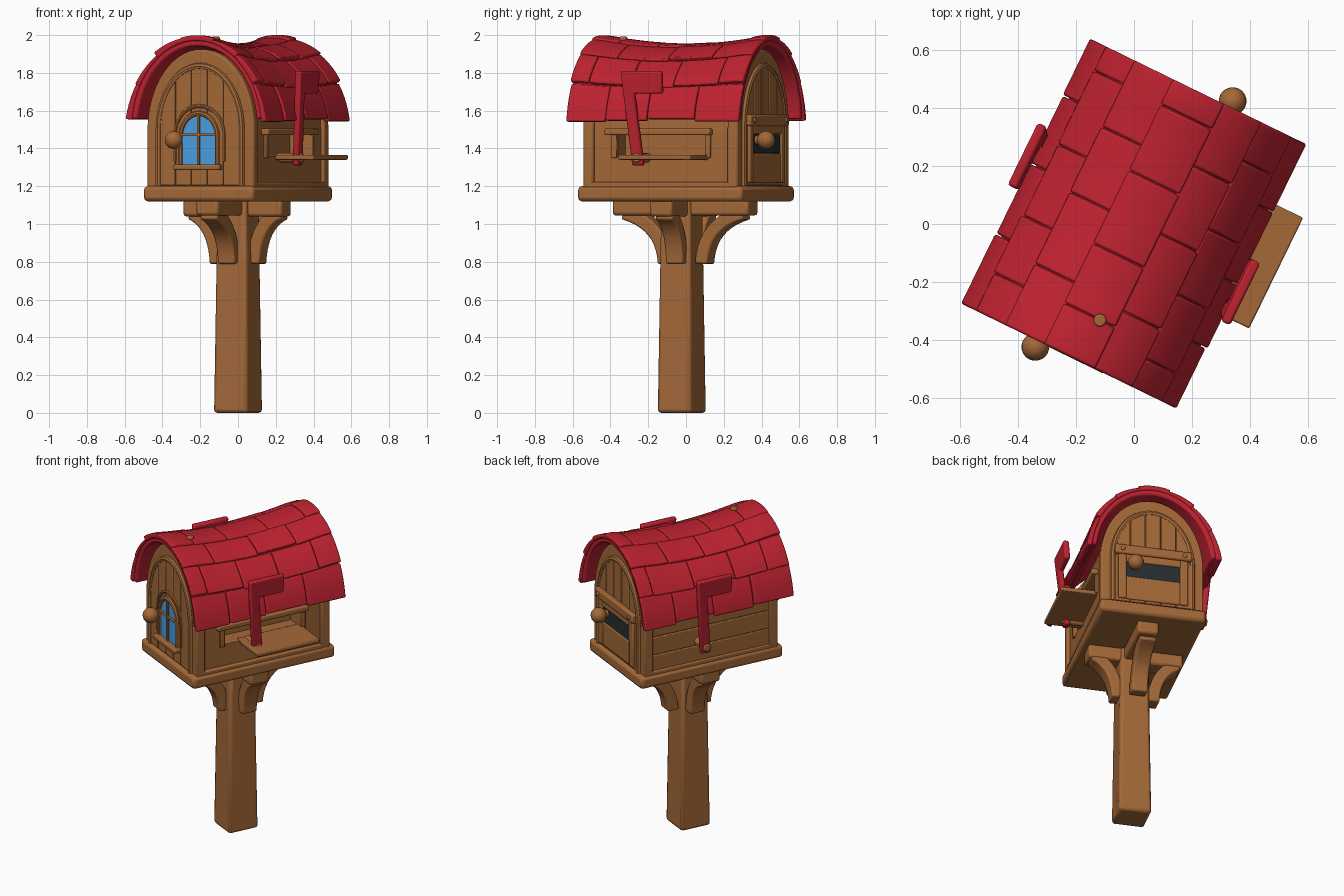
import bpy, bmesh, math, random
from mathutils import Matrix, Vector

random.seed(4)
cube = bpy.data.objects.get("Cube")
if cube:
    bpy.data.objects.remove(cube)

TURN = Matrix.Rotation(math.radians(-26), 4, "Z")
parts = []


def material(name, rgb):
    m = bpy.data.materials.new(name)
    m.use_nodes = True
    m.diffuse_color = (*rgb, 1)
    bsdf = next(n for n in m.node_tree.nodes if n.type == "BSDF_PRINCIPLED")
    bsdf.inputs["Base Color"].default_value = (*rgb, 1)
    return m


WOOD = material("warm wood", (0.37, 0.14, 0.04))
RED = material("roof red", (0.52, 0.016, 0.03))
BLUE = material("window blue", (0.07, 0.35, 0.76))
DARK = material("dark opening", (0.02, 0.028, 0.034))


def finish(name, bm, mat, bevel=0.0):
    bmesh.ops.recalc_face_normals(bm, faces=bm.faces)
    mesh = bpy.data.meshes.new(name)
    bm.to_mesh(mesh)
    bm.free()
    mesh.materials.append(mat)
    ob = bpy.data.objects.new(name, mesh)
    bpy.context.collection.objects.link(ob)
    ob.matrix_world = TURN
    if bevel:
        mod = ob.modifiers.new("soft_edges", "BEVEL")
        mod.width, mod.segments = bevel, 2
        mod.limit_method, mod.angle_limit = "ANGLE", math.radians(40)
    parts.append(ob)
    return ob


def box(name, x, y, z, mat=WOOD, bevel=0.008, top=1.0):
    """Box from three (low, high) ranges; top scales the upper face."""
    bm = bmesh.new()
    bmesh.ops.create_cube(bm, size=1)
    mid = [(a + b) / 2 for a, b in (x, y, z)]
    size = [b - a for a, b in (x, y, z)]
    for v in bm.verts:
        k = top if v.co.z > 0 else 1
        v.co = (mid[0] + v.co.x * size[0] * k, mid[1] + v.co.y * size[1] * k, mid[2] + v.co.z * size[2])
    return finish(name, bm, mat, bevel)


def prism(name, pts, d0, d1, axis="y", mat=WOOD, bevel=0.006, lean=0.0, flip=1):
    """Extrude an outline of (u, z) points along x or y."""
    bm = bmesh.new()
    rings = []
    for d in (d0, d1):
        ring = []
        for u, z in pts:
            x, y = (u, d) if axis == "y" else (d + lean * (z - 1.35), u)
            ring.append(bm.verts.new((x * flip, y * flip, z)))
        rings.append(ring)
        bm.faces.new(ring)
    n = len(pts)
    for i in range(n):
        j = (i + 1) % n
        bm.faces.new((rings[0][i], rings[0][j], rings[1][j], rings[1][i]))
    return finish(name, bm, mat, bevel)


def arch(hw, z0, spring, top, n=20):
    curve = [(hw * math.cos(math.pi * i / n), spring + (top - spring) * math.sin(math.pi * i / n))
             for i in range(n + 1)]
    return [(hw, z0)] + curve + [(-hw, z0)]


def moulding(name, pts, y, radius):
    """Round trim that follows an outline on an end wall."""
    cu = bpy.data.curves.new(name, "CURVE")
    cu.dimensions, cu.bevel_depth, cu.bevel_resolution = "3D", radius, 2
    cu.use_fill_caps = True
    sp = cu.splines.new("POLY")
    sp.points.add(len(pts) - 1)
    for p, (x, z) in zip(sp.points, pts):
        p.co = (x, y, z, 1)
    cu.materials.append(WOOD)
    ob = bpy.data.objects.new(name, cu)
    bpy.context.collection.objects.link(ob)
    ob.matrix_world = TURN
    bpy.ops.object.select_all(action="DESELECT")
    ob.select_set(True)
    bpy.context.view_layer.objects.active = ob
    bpy.ops.object.convert(target="MESH")
    parts.append(bpy.context.view_layer.objects.active)


def peg(name, center, r, length, axis, mat=WOOD):
    bm = bmesh.new()
    rot = {"x": Matrix.Rotation(math.pi / 2, 4, "Y"), "y": Matrix.Rotation(math.pi / 2, 4, "X"),
           "z": Matrix()}[axis]
    bmesh.ops.create_cone(bm, cap_ends=True, segments=16, radius1=r, radius2=r, depth=length,
                          matrix=Matrix.Translation(center) @ rot)
    return finish(name, bm, mat, 0.006)


# Post, cross beams and curved braces
box("post", (-0.09, 0.11), (-0.12, 0.08), (0, 1.13), bevel=0.018, top=0.86)
box("beam_across", (-0.29, 0.29), (-0.075, 0.055), (1.04, 1.13), bevel=0.015)
box("beam_along", (-0.055, 0.075), (-0.4, 0.4), (1.045, 1.13), bevel=0.015)
for axis, reach in (("x", 0.26), ("y", 0.35)):
    a, b, c = Vector((0.11, 0.79)), Vector((0.12, 1.0)), Vector((reach, 1.06))
    left, right = [], []
    for i in range(11):
        t = i / 10
        p = a * (1 - t) ** 2 + b * 2 * t * (1 - t) + c * t * t
        d = ((b - a) * (1 - t) + (c - b) * t).normalized() * 0.036
        left.append((p.x - d.y, p.y + d.x))
        right.append((p.x + d.y, p.y - d.x))
    for s in (1, -1):
        prism("brace_" + axis, left + right[::-1], -0.05, 0.05, "y" if axis == "x" else "x",
              bevel=0.01, lean=0, flip=s)

# House body, floor and side opening
box("floor_slab", (-0.325, 0.325), (-0.485, 0.485), (1.12, 1.2), bevel=0.02)
body = prism("body", arch(0.295, 1.19, 1.5, 1.89), -0.43, 0.43, bevel=0)
cutter = box("side_cutter", (0.18, 0.4), (-0.27, 0.26), (1.36, 1.47), bevel=0)
parts.remove(cutter)
cutter.hide_render = True
cutter.display_type = "WIRE"
cut = body.modifiers.new("side_opening", "BOOLEAN")
cut.operation, cut.object, cut.solver = "DIFFERENCE", cutter, "EXACT"
box("opening_rail", (0.28, 0.335), (-0.32, 0.3), (1.47, 1.505))
for y in (-0.29, 0.26):
    box("opening_stile", (0.28, 0.31), (y, y + 0.03), (1.35, 1.475), bevel=0.005)
box("letter_shelf", (0.26, 0.515), (-0.15, 0.275), (1.34, 1.366), bevel=0.006)
for i in range(3):
    box("left_board", (-0.307, -0.28), (-0.4, 0.4), (1.205 + i * 0.118, 1.319 + i * 0.118), bevel=0.005)
for s in (-1, 1):
    x = sorted((s * 0.28, s * 0.315))
    box("side_skirting", x, (-0.42, 0.42), (1.19, 1.222))

# End walls with arched plank doors
for s in (-1, 1):
    end = "front" if s < 0 else "back"
    prism(end + "_wall", arch(0.315, 1.19, 1.5, 1.925, 32), s * 0.395, s * 0.455, bevel=0.01)
    moulding(end + "_door_trim", arch(0.243, 1.2, 1.5, 1.835, 32), s * 0.457, 0.018)
    step = 0.094
    for i in range(5):
        x0 = -0.235 + i * step
        x1 = x0 + step - 0.003
        pts = [(x0, 1.205), (x1, 1.205)]
        for k in range(5):
            u = x1 + (x0 - x1) * k / 4
            pts.append((u, 1.5 + 0.325 * math.sqrt(max(0, 1 - (u / 0.24) ** 2))))
        prism(end + "_door_plank", pts, s * 0.44, s * 0.468, bevel=0.004)
    peg(end + "_knob_stem", (s * 0.12, s * 0.49, 1.445), 0.024, 0.08, "y")
    bm = bmesh.new()
    bmesh.ops.create_uvsphere(bm, u_segments=20, v_segments=12, radius=0.048,
                              matrix=Matrix.Translation((s * 0.12, s * 0.53, 1.445)))
    finish(end + "_knob", bm, WOOD)

# Front window with bars, trim and sill
prism("window_glass", arch(0.105, 1.315, 1.46, 1.58), -0.468, -0.474, mat=BLUE, bevel=0)
moulding("window_trim", arch(0.108, 1.31, 1.46, 1.585), -0.472, 0.014)
moulding("window_hood", arch(0.145, 1.33, 1.47, 1.625), -0.467, 0.01)
box("window_bar_upright", (-0.007, 0.007), (-0.484, -0.466), (1.31, 1.58), bevel=0.003)
box("window_bar_level", (-0.105, 0.105), (-0.484, -0.466), (1.465, 1.48), bevel=0.003)
box("window_sill", (-0.135, 0.135), (-0.51, -0.45), (1.285, 1.315))

# Back door crossbar, letter slot and lower panel
box("back_crossbar", (-0.235, 0.235), (0.455, 0.497), (1.52, 1.58), bevel=0.01)
for x in (-0.19, 0.19):
    peg("crossbar_stud", (x, 0.497, 1.55), 0.014, 0.016, "y")
    box("back_stile", (x - 0.025, x + 0.025), (0.455, 0.483), (1.22, 1.525))
box("slot_opening", (-0.165, 0.165), (0.467, 0.473), (1.375, 1.475), mat=DARK, bevel=0)
box("slot_head", (-0.17, 0.17), (0.455, 0.483), (1.475, 1.525))
box("back_lower_panel", (-0.168, 0.168), (0.455, 0.478), (1.22, 1.375))

# Signal flags, one per side
outline = [(-0.12, 1.31), (-0.055, 1.31), (-0.095, 1.69), (0.07, 1.69), (0.07, 1.81), (-0.17, 1.81)]
for s in (1, -1):
    prism("signal_flag", outline, 0.38, 0.415, "x", RED, 0.01, 0.08, s)
    peg("flag_pivot", (s * 0.35, s * -0.088, 1.35), 0.025, 0.15, "x")


# Sagging roof: curved shell covered by staggered shingles
def roof_point(t, y, off):
    x = (0.412 + off) * math.cos(t)
    z = 1.5 + (0.5 + off) * math.sin(t)
    sag = 0.042 * (1 - min(1, abs(y) / 0.46) ** 2) * max(0, z - 1.55) / 0.45
    return (x, y, z - sag)


def slab(bm, t0, t1, y0, y1, low, off0, off1, nt=5, ny=4):
    v = {}
    for i in range(nt + 1):
        for j in range(ny + 1):
            t, y = math.radians(t0 + (t1 - t0) * i / nt), y0 + (y1 - y0) * j / ny
            v[i, j, 0] = bm.verts.new(roof_point(t, y, low))
            v[i, j, 1] = bm.verts.new(roof_point(t, y, off0 + (off1 - off0) * i / nt))
    for i in range(nt):
        for j in range(ny):
            for k in (0, 1):
                bm.faces.new((v[i, j, k], v[i + 1, j, k], v[i + 1, j + 1, k], v[i, j + 1, k]))
    for i in range(nt):
        for j in (0, ny):
            bm.faces.new((v[i, j, 0], v[i + 1, j, 0], v[i + 1, j, 1], v[i, j, 1]))
    for j in range(ny):
        for i in (0, nt):
            bm.faces.new((v[i, j, 0], v[i, j + 1, 0], v[i, j + 1, 1], v[i, j, 1]))


bm = bmesh.new()
slab(bm, 7, 173, -0.5, 0.5, -0.058, -0.016, -0.016, 36, 14)
finish("roof_shell", bm, RED, 0.01)

bm = bmesh.new()
for row in range(7):
    t0 = 6 + row * 24
    t1 = t0 + 24
    cuts = [-0.51] + [-0.51 + 0.255 * (k + (0.5 if row % 2 else 1)) + random.uniform(-0.04, 0.04)
                      for k in range(4 if row % 2 else 3)] + [0.51]
    for y0, y1 in zip(cuts, cuts[1:]):
        drop, lift = random.uniform(-1.5, 1), random.uniform(-0.004, 0.004)
        low_edge, high_edge = 0.004 + lift, -0.01 + lift
        if row == 3:
            slab(bm, t0 - 2, t1 + 2, y0 + 0.002, y1 - 0.002, -0.03, lift, lift)
        elif row < 3:
            slab(bm, t0 + drop, t1, y0 + 0.002, y1 - 0.002, -0.03, low_edge, high_edge)
        else:
            slab(bm, t0, t1 - drop, y0 + 0.002, y1 - 0.002, -0.03, high_edge, low_edge)
finish("roof_shingles", bm, RED, 0.009)
peg("roof_nail", (0.04, -0.35, 1.977), 0.022, 0.03, "z")

# Soft shading with crisp corners
bpy.ops.object.select_all(action="DESELECT")
for ob in parts:
    ob.select_set(True)
bpy.context.view_layer.objects.active = parts[0]
bpy.ops.object.shade_smooth_by_angle(angle=math.radians(40))
